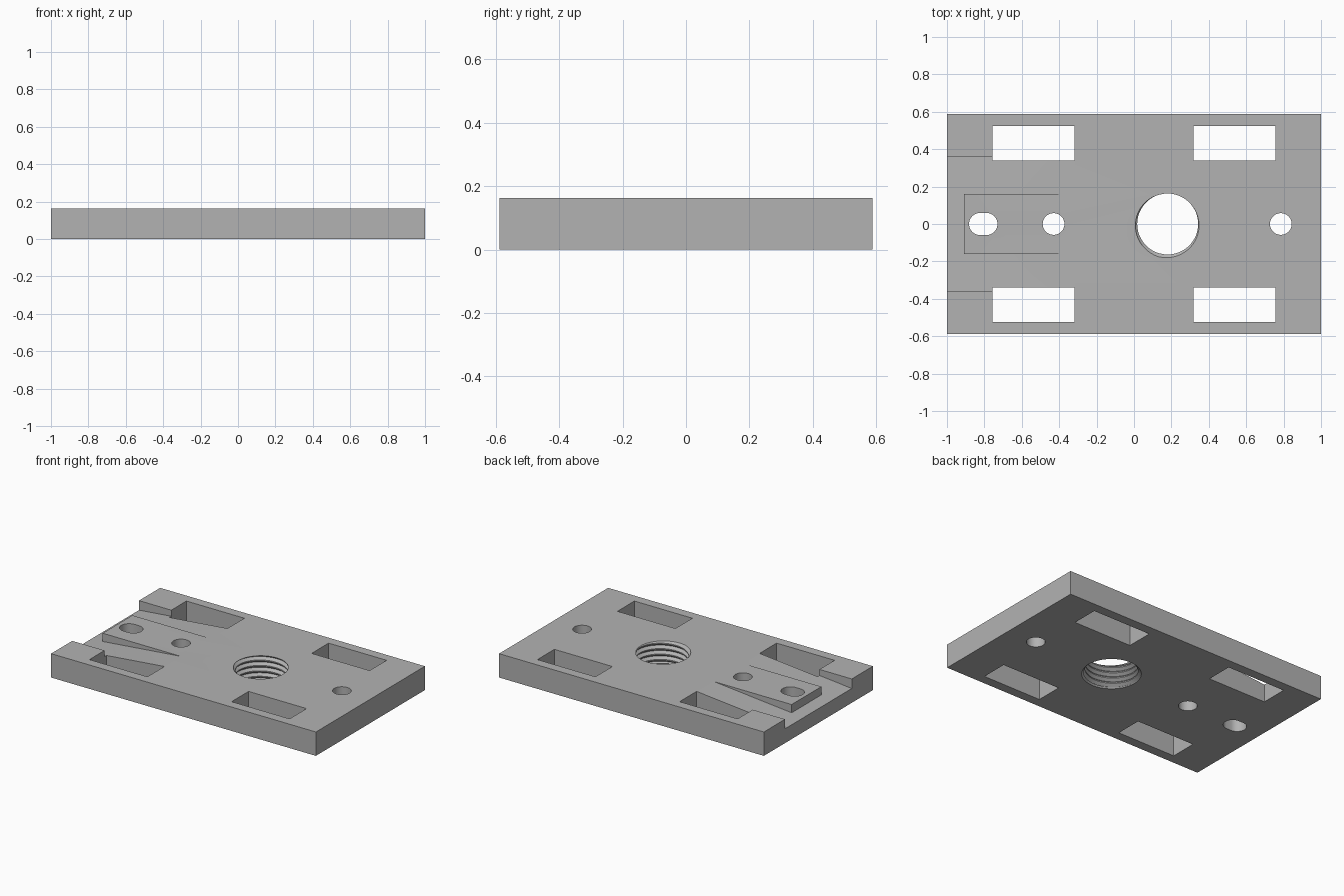
import bpy, bmesh, math
from mathutils import Matrix, Vector

cube = bpy.data.objects.get("Cube")
if cube:
    bpy.data.objects.remove(cube, do_unlink=True)

H = 0.163            # plate thickness
HALF_Y = 0.588

grey = bpy.data.materials.new("plain_grey")
grey.use_nodes = True
colour = (0.45, 0.45, 0.45, 1)
grey.diffuse_color = colour
grey.node_tree.nodes["Principled BSDF"].inputs["Base Color"].default_value = colour


def make_object(name, bm):
    bmesh.ops.recalc_face_normals(bm, faces=bm.faces[:])
    mesh = bpy.data.meshes.new(name)
    bm.to_mesh(mesh)
    bm.free()
    mesh.materials.append(grey)
    obj = bpy.data.objects.new(name, mesh)
    bpy.context.collection.objects.link(obj)
    return obj


def box(name, x0, x1, y0, y1, z0, z1):
    bm = bmesh.new()
    size = Matrix.Diagonal((x1 - x0, y1 - y0, z1 - z0, 1))
    middle = Matrix.Translation(((x0 + x1) / 2, (y0 + y1) / 2, (z0 + z1) / 2))
    bmesh.ops.create_cube(bm, size=1, matrix=middle @ size)
    return make_object(name, bm)


def prism(name, points, direction):
    bm = bmesh.new()
    face = bm.faces.new([bm.verts.new(p) for p in points])
    extruded = bmesh.ops.extrude_face_region(bm, geom=[face])["geom"]
    moved = [v for v in extruded if isinstance(v, bmesh.types.BMVert)]
    bmesh.ops.translate(bm, verts=moved, vec=direction)
    return make_object(name, bm)


def cut(target, cutter):
    mod = target.modifiers.new("cut", 'BOOLEAN')
    mod.operation = 'DIFFERENCE'
    mod.solver = 'EXACT'
    mod.object = cutter
    bpy.context.view_layer.objects.active = target
    bpy.ops.object.modifier_apply(modifier=mod.name)
    bpy.data.objects.remove(cutter, do_unlink=True)


def round_slot(x, radius, stretch=0.0):
    # circular hole, or oblong when stretched along x
    n = 48
    points = []
    for i in range(n):
        a = 2 * math.pi * (i + 0.5) / n
        c = math.cos(a)
        points.append((x + radius * c + math.copysign(stretch, c),
                       radius * math.sin(a), -0.1))
    return prism("hole_cutter", points, Vector((0, 0, 0.4)))


def thread_cutter(x, crest, root, pitch):
    # helical screw-thread solid, three profile points per turn
    profile = [(0.0, crest), (0.2, crest), (0.6, root)]
    k, turns, sectors = len(profile), 7, 48
    bm = bmesh.new()
    rows = []
    for i in range(k * turns):
        offset, radius = profile[i % k]
        row = []
        for s in range(sectors):
            a = 2 * math.pi * s / sectors
            z = pitch * (i // k + offset + s / sectors - 1.9)
            row.append(bm.verts.new((x + radius * math.cos(a),
                                     radius * math.sin(a), z)))
        rows.append(row)
    for i in range(k * turns - 1):
        for s in range(sectors):
            if s + 1 < sectors:
                bm.faces.new((rows[i][s], rows[i][s + 1],
                              rows[i + 1][s + 1], rows[i + 1][s]))
            elif i + 1 + k < k * turns:
                bm.faces.new((rows[i][s], rows[i + k][0],
                              rows[i + k + 1][0], rows[i + 1][s]))
    # close both ends with fans around the axis
    rim = [e for e in bm.edges if e.is_boundary]
    for low in (True, False):
        part = [e for e in rim
                if (e.verts[0].co.z + e.verts[1].co.z < H) == low]
        z = sum(e.verts[0].co.z for e in part) / len(part)
        centre = bm.verts.new((x, 0, z))
        for e in part:
            bm.faces.new((e.verts[0], e.verts[1], centre))
    return make_object("thread_cutter", bm)


# Plate
plate = box("base_plate", -1, 1, -HALF_Y, HALF_Y, 0, H)

# Sloping recess around a raised tongue
slope = 0.065 / 0.68
start, outer, inner = -0.32, -1.1, -0.22
ramp = prism("ramp_cutter",
             [(inner, -0.36, H + slope * (inner - start)),
              (inner, -0.36, H + 0.1),
              (outer, -0.36, H + 0.1),
              (outer, -0.36, H + slope * (outer - start))],
             Vector((0, 0.72, 0)))
cut(ramp, box("tongue_cutter", -0.91, 0, -0.16, 0.16, -0.1, 0.4))
cut(plate, ramp)

# Four rectangular strap slots
for sx in (-1, 1):
    for sy in (-1, 1):
        xs = sorted((sx * 0.318, sx * 0.756))
        ys = sorted((sy * 0.34, sy * 0.523))
        cut(plate, box("slot_cutter", *xs, *ys, -0.1, 0.4))

# Pin holes and oblong hole
cut(plate, round_slot(-0.43, 0.058))
cut(plate, round_slot(0.785, 0.058))
cut(plate, round_slot(-0.806, 0.059, 0.017))

# Threaded centre hole with a small lead-in underneath
cut(plate, thread_cutter(0.18, 0.163, 0.182, 0.037))
bm = bmesh.new()
bmesh.ops.create_cone(bm, cap_ends=True, segments=48, radius1=0.193, radius2=0.161,
                      depth=0.032, matrix=Matrix.Translation((0.18, 0, 0.006)))
cut(plate, make_object("lead_in_cutter", bm))

# Crisp edges, smooth hole walls
bpy.ops.object.select_all(action='DESELECT')
plate.select_set(True)
bpy.context.view_layer.objects.active = plate
bpy.ops.object.shade_smooth_by_angle(angle=math.radians(30))
